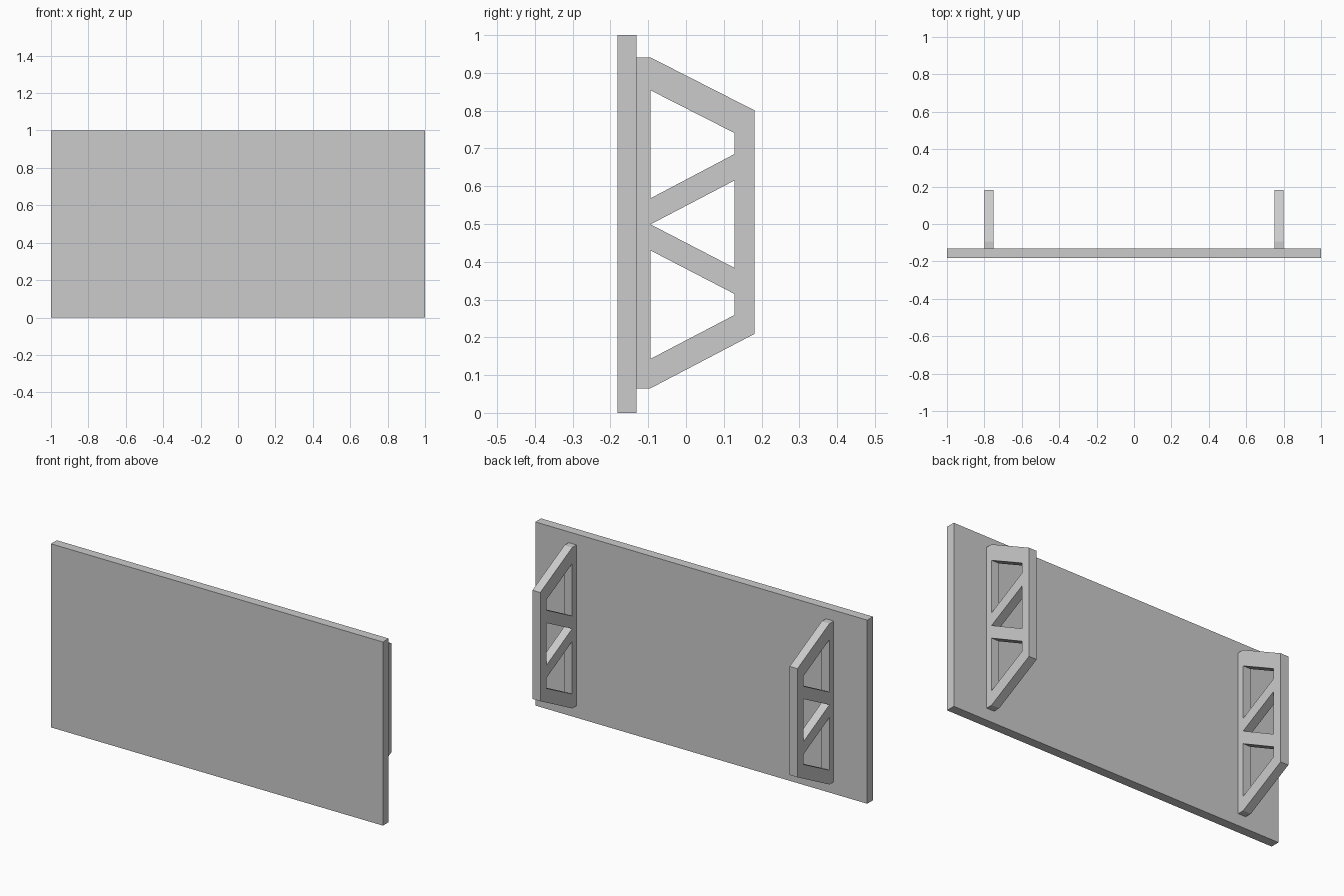
import bpy, bmesh, math

if "Cube" in bpy.data.objects:
    bpy.data.objects.remove(bpy.data.objects["Cube"])

# flat panel
bpy.ops.mesh.primitive_cube_add(size=1, location=(0, -0.156, 0.5))
panel = bpy.context.object
panel.name = "panel"
panel.scale = (2, 0.05, 1)

# side profile of a truss bracket (y, z): outline first, then its three openings
loops = [
    [(-0.131, 0.065), (-0.094, 0.065), (0.181, 0.209), (0.181, 0.801), (-0.094, 0.941), (-0.131, 0.941)],
    [(-0.094, 0.854), (-0.094, 0.568), (0.128, 0.685), (0.128, 0.741)],
    [(-0.094, 0.499), (0.128, 0.384), (0.128, 0.615)],
    [(-0.094, 0.143), (0.128, 0.259), (0.128, 0.315), (-0.094, 0.430)],
]


def bracket(name, x):
    curve = bpy.data.curves.new(name, "CURVE")
    curve.dimensions = "2D"
    curve.fill_mode = "BOTH"
    curve.extrude = 0.0235
    for pts in loops:
        spline = curve.splines.new("POLY")
        spline.points.add(len(pts) - 1)
        for p, (y, z) in zip(spline.points, pts):
            p.co = (y, z, 0, 1)
        spline.use_cyclic_u = True
    ob = bpy.data.objects.new(name, curve)
    bpy.context.collection.objects.link(ob)
    # stand the profile up in the y-z plane
    ob.rotation_euler = (math.pi / 2, 0, math.pi / 2)
    ob.location.x = x
    bpy.ops.object.select_all(action="DESELECT")
    ob.select_set(True)
    bpy.context.view_layer.objects.active = ob
    bpy.ops.object.convert(target="MESH")
    mesh = bpy.context.object.data
    bm = bmesh.new()
    bm.from_mesh(mesh)
    bmesh.ops.remove_doubles(bm, verts=bm.verts, dist=0.0005)
    bmesh.ops.recalc_face_normals(bm, faces=bm.faces)
    for f in bm.faces:
        f.smooth = False
    bm.to_mesh(mesh)
    bm.free()


# one bracket near each end of the panel
for side, sx in (("left", -1), ("right", 1)):
    bracket(side + "_bracket", sx * 0.775)
